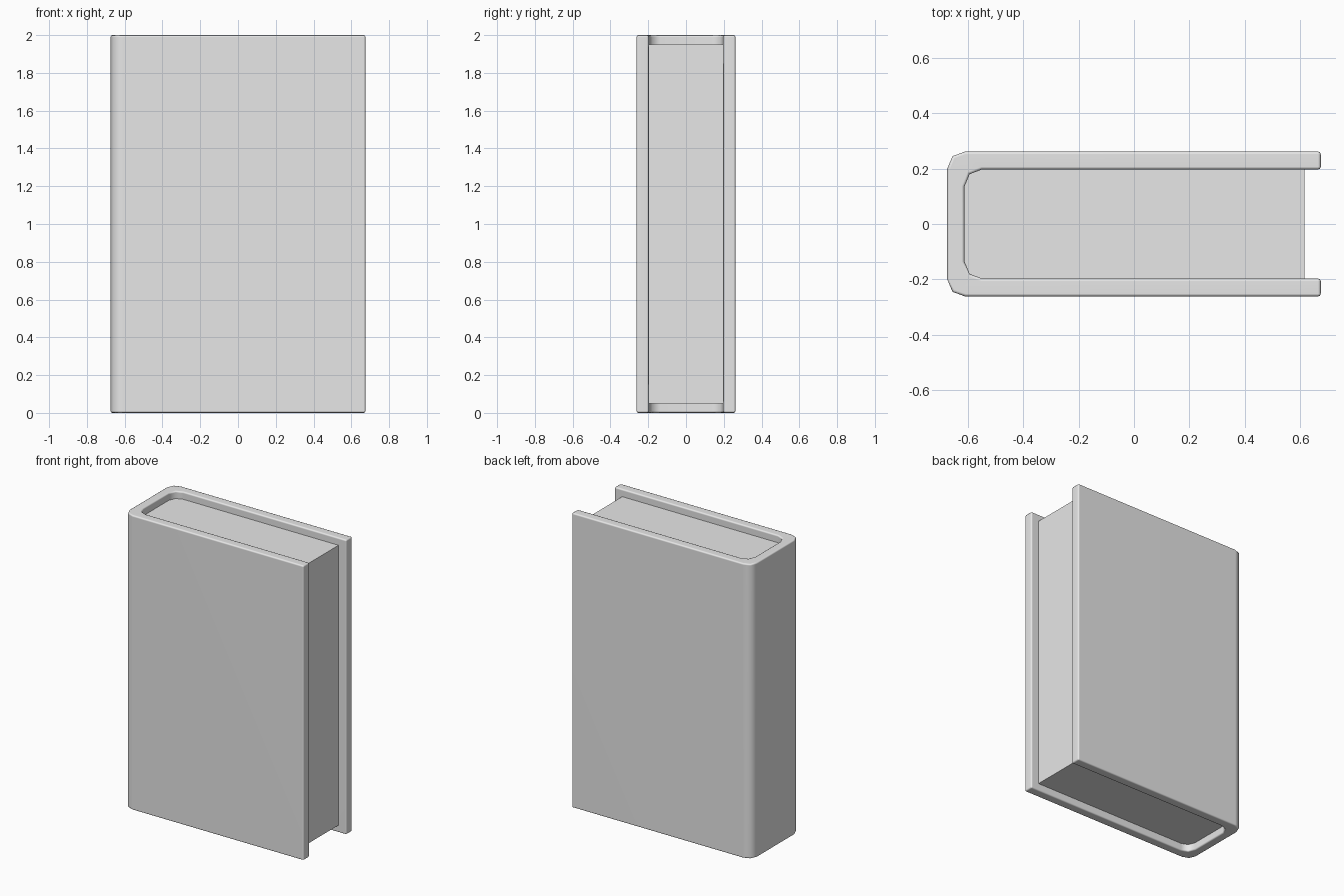
import bpy, bmesh, math

cube = bpy.data.objects.get("Cube")
if cube:
    bpy.data.objects.remove(cube, do_unlink=True)

grey = bpy.data.materials.new("plain_grey")
grey.use_nodes = True
colour = (0.8, 0.8, 0.8, 1)
grey.diffuse_color = colour
grey.node_tree.nodes["Principled BSDF"].inputs["Base Color"].default_value = colour


def extrude_outline(name, outline, bottom, top):
    """Extrude a flat outline upwards into a closed solid."""
    bm = bmesh.new()
    face = bm.faces.new([bm.verts.new((x, y, bottom)) for x, y in outline])
    new = bmesh.ops.extrude_face_region(bm, geom=[face])["geom"]
    moved = [v for v in new if isinstance(v, bmesh.types.BMVert)]
    bmesh.ops.translate(bm, verts=moved, vec=(0, 0, top - bottom))
    bmesh.ops.recalc_face_normals(bm, faces=bm.faces)
    mesh = bpy.data.meshes.new(name)
    bm.to_mesh(mesh)
    bm.free()
    mesh.materials.append(grey)
    obj = bpy.data.objects.new(name, mesh)
    bpy.context.collection.objects.link(obj)
    return obj


def mirrored(half):
    """Complete a half outline by reflecting it across the middle."""
    return half + [(x, -y) for x, y in reversed(half)]


# Cover: two boards joined by a spine with rounded corners
outer = [(0.675, 0.262), (-0.61, 0.262), (-0.656, 0.245), (-0.675, 0.2)]
inner = [(0.675, 0.197), (-0.55, 0.197), (-0.594, 0.18), (-0.613, 0.135)]
cover = extrude_outline("cover", mirrored(outer) + mirrored(inner)[::-1], 0, 2)
bevel = cover.modifiers.new("soft_edges", "BEVEL")
bevel.width = 0.01
bevel.segments = 2
bevel.limit_method = "ANGLE"
bevel.angle_limit = math.radians(60)

# Page block, recessed at the top, bottom and open side
pages = extrude_outline("pages", mirrored([(0.617, 0.198)] + inner[1:]), 0.05, 1.95)

# Smooth rounded edges while keeping the page corners sharp
for obj, angle in ((cover, 50), (pages, 30)):
    bpy.ops.object.select_all(action="DESELECT")
    obj.select_set(True)
    bpy.context.view_layer.objects.active = obj
    bpy.ops.object.shade_smooth_by_angle(angle=math.radians(angle))

# The sharpness must follow the bevelled shape, so let it shade fully smooth
for edge in cover.data.edges:
    edge.use_edge_sharp = False
weighted = cover.modifiers.new("clean_faces", "WEIGHTED_NORMAL")
weighted.keep_sharp = True
